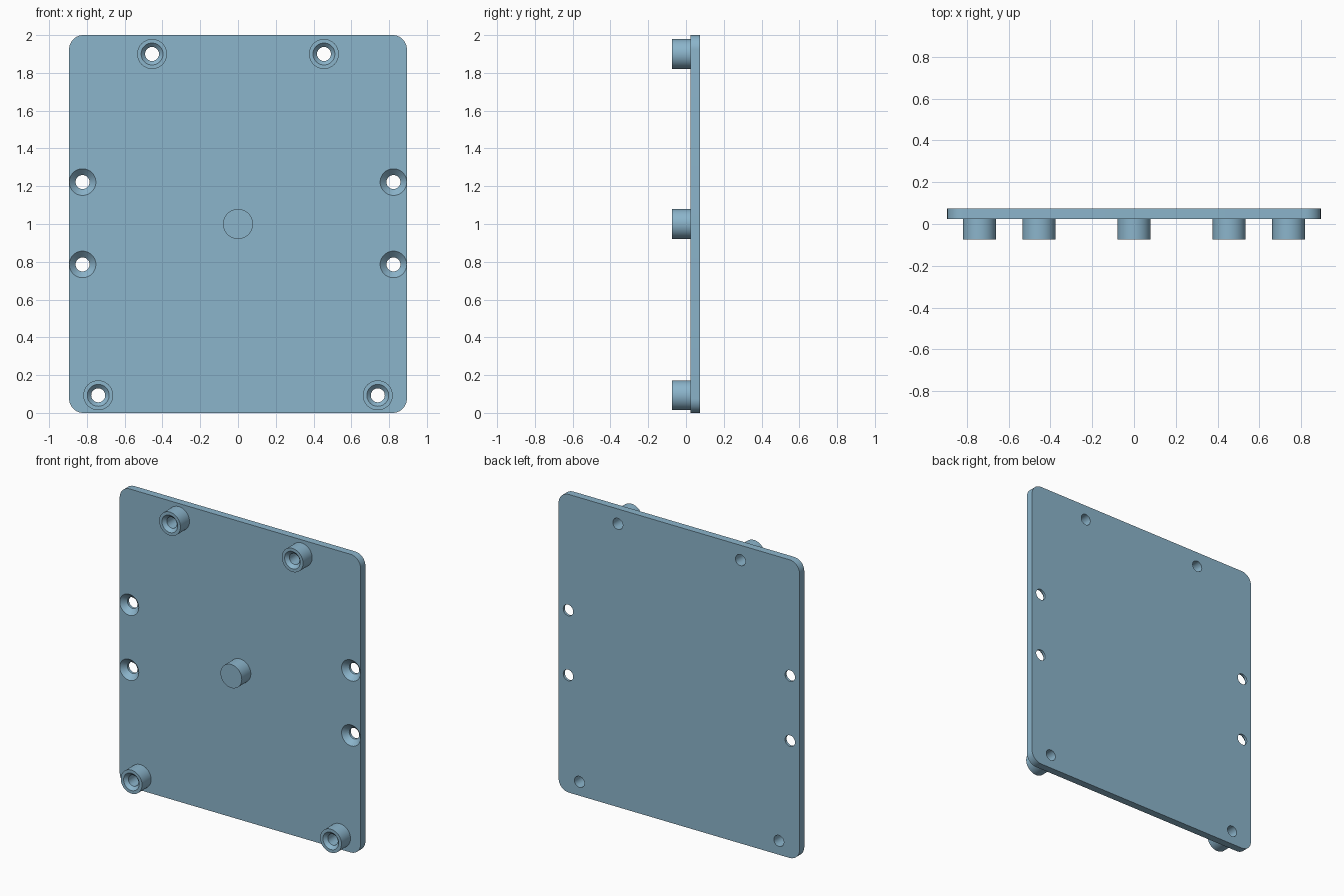
import bpy, bmesh, math
from mathutils import Matrix

if "Cube" in bpy.data.objects:
    bpy.data.objects.remove(bpy.data.objects["Cube"])

FRONT, FACE, BACK = -0.073, 0.023, 0.073   # post tips, plate front, plate back
HALF_W, HEIGHT, CORNER = 0.894, 2.0, 0.075
HOLE = 0.037

blue = bpy.data.materials.new("steel blue")
blue.diffuse_color = (0.26, 0.46, 0.60, 1)
blue.use_nodes = True
blue.node_tree.nodes["Principled BSDF"].inputs["Base Color"].default_value = blue.diffuse_color


def make_object(name, bm):
    bmesh.ops.recalc_face_normals(bm, faces=bm.faces)
    mesh = bpy.data.meshes.new(name)
    bm.to_mesh(mesh)
    bm.free()
    mesh.materials.append(blue)
    ob = bpy.data.objects.new(name, mesh)
    bpy.context.collection.objects.link(ob)
    return ob


def lathe(name, x, z, profile, segments=48):
    """Closed solid turned about the y direction from (radius, y) points."""
    bm = bmesh.new()
    rings = []
    for r, y in profile:
        rings.append([bm.verts.new((x + r * math.cos(a), y, z + r * math.sin(a)))
                      for a in (2 * math.pi * i / segments for i in range(segments))])
    for a, b in zip(rings, rings[1:]):
        for i in range(segments):
            j = (i + 1) % segments
            bm.faces.new((a[i], a[j], b[j], b[i]))
    bm.faces.new(rings[0])
    bm.faces.new(rings[-1])
    return make_object(name, bm)


def countersink(x, z, radius, y):
    """Hidden cutter: 90 degree cone starting at y, then a through hole."""
    ob = lathe("hole_cutter", x, z, [(radius + 0.02, y - 0.02),
                                     (HOLE, y + radius - HOLE), (HOLE, BACK + 0.05)])
    ob.hide_render = True
    return ob


def cut(target, cutter):
    mod = target.modifiers.new("hole", 'BOOLEAN')
    mod.operation = 'DIFFERENCE'
    mod.solver = 'EXACT'
    mod.object = cutter


# Rounded back plate
bm = bmesh.new()
outline = []
for cx, cz, start in ((1, 1, 0), (-1, 1, 90), (-1, -1, 180), (1, -1, 270)):
    for i in range(13):
        a = math.radians(start + 7.5 * i)
        outline.append(bm.verts.new((cx * (HALF_W - CORNER) + CORNER * math.cos(a), FACE,
                                     1 + cz * (HEIGHT / 2 - CORNER) + CORNER * math.sin(a))))
face = bm.faces.new(outline)
extruded = bmesh.ops.extrude_face_region(bm, geom=[face])["geom"]
bmesh.ops.translate(bm, vec=(0, BACK - FACE, 0),
                    verts=[v for v in extruded if isinstance(v, bmesh.types.BMVert)])
plate = make_object("plate", bm)
parts = [plate]

# Countersunk holes along both sides of the plate
for x in (-0.823, 0.823):
    for z in (0.786, 1.222):
        cut(plate, countersink(x, z, 0.0705, FACE))

# Drilled standoff posts
for x, z in ((-0.455, 1.9), (0.455, 1.9), (-0.74, 0.093), (0.74, 0.093)):
    post = lathe("standoff_post", x, z, [(0.079, FRONT), (0.079, FACE)])
    cutter = countersink(x, z, 0.058, FRONT)
    cut(post, cutter)
    cut(plate, cutter)
    parts.append(post)

# Solid centre peg
parts.append(lathe("centre_peg", 0, 1, [(0.079, FRONT), (0.079, FACE)]))

# Smooth the round walls, keep the rims sharp
for ob in parts:
    bpy.ops.object.select_all(action='DESELECT')
    ob.select_set(True)
    bpy.context.view_layer.objects.active = ob
    for mod in list(ob.modifiers):
        bpy.ops.object.modifier_apply(modifier=mod.name)
    bpy.ops.object.shade_smooth_by_angle(angle=math.radians(30))

# Remove the used cutters
for ob in [o for o in bpy.data.objects if o.name.startswith("hole_cutter")]:
    bpy.data.objects.remove(ob)
